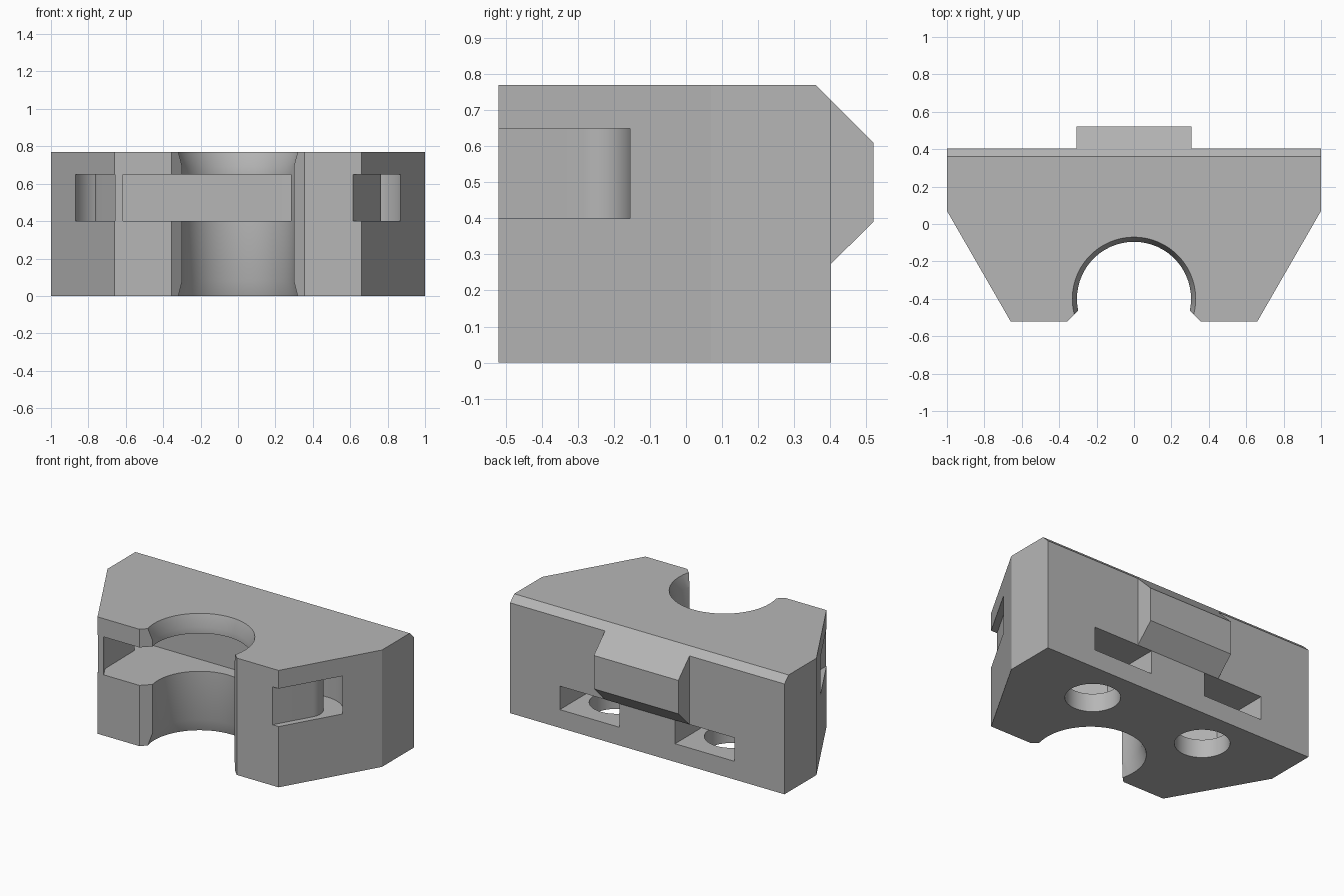
import bpy, bmesh
from math import cos, sin, pi, radians, sqrt

cube = bpy.data.objects.get("Cube")
if cube:
    bpy.data.objects.remove(cube, do_unlink=True)

grey = bpy.data.materials.new("plain grey")
grey.use_nodes = True
COLOUR = (0.47, 0.47, 0.47, 1)
grey.diffuse_color = COLOUR
grey.node_tree.nodes["Principled BSDF"].inputs["Base Color"].default_value = COLOUR


def loft(name, rings):
    """Solid through closed rings of equal point count, capped at both ends."""
    bm = bmesh.new()
    loops = [[bm.verts.new(p) for p in ring] for ring in rings]
    n = len(loops[0])
    bm.faces.new(loops[0])
    bm.faces.new(loops[-1])
    for a, b in zip(loops, loops[1:]):
        for i in range(n):
            j = (i + 1) % n
            bm.faces.new((a[i], a[j], b[j], b[i]))
    bmesh.ops.recalc_face_normals(bm, faces=bm.faces)
    mesh = bpy.data.meshes.new(name)
    bm.to_mesh(mesh)
    bm.free()
    mesh.materials.append(grey)
    ob = bpy.data.objects.new(name, mesh)
    bpy.context.collection.objects.link(ob)
    return ob


def prism_z(name, pts, lo, hi):
    return loft(name, [[(x, y, z) for x, y in pts] for z in (lo, hi)])


def prism_x(name, pts, lo, hi):
    return loft(name, [[(x, y, z) for y, z in pts] for x in (lo, hi)])


def arc(cx, cy, r, a0, a1, n):
    angles = [radians(a0 + (a1 - a0) * i / n) for i in range(n + 1)]
    return [(cx + r * cos(a), cy + r * sin(a)) for a in angles]


def lathe(name, cx, cy, profile, n=60):
    return loft(name, [[(cx + r * cos(2 * pi * i / n), cy + r * sin(2 * pi * i / n), z)
                        for i in range(n)] for r, z in profile])


def mirrored(pts):
    return pts + [(-x, y) for x, y in reversed(pts)]


def combine(tool, operation="DIFFERENCE"):
    tool.hide_render = True
    mod = body.modifiers.new(tool.name, "BOOLEAN")
    mod.operation = operation
    mod.solver = "EXACT"
    mod.object = tool
    bpy.context.view_layer.objects.active = body
    bpy.ops.object.modifier_apply(modifier=mod.name)
    bpy.data.objects.remove(tool, do_unlink=True)


# Tapered block
H = 0.77
body = prism_z("clamp_body", mirrored([(0.66, -0.52), (1, 0.07), (1, 0.403)]), 0, H)

# Chamfer along the top back edge
combine(prism_x("edge_chamfer", [(0.26, 0.87), (0.50, 0.63), (0.50, 0.87)], -1.2, 1.2))

# Rear locating tab
combine(prism_x("rear_tab", [(0.35, 0.73), (0.40, 0.73), (0.52, 0.61), (0.52, 0.39),
                             (0.403, 0.275), (0.35, 0.275)], -0.308, 0.308), "UNION")

# Open bore with flared rims and bevelled mouth
combine(lathe("bore", 0, -0.40, [(0.355, -0.08), (0.305, 0.08),
                                 (0.305, H - 0.08), (0.355, H + 0.08)]))
combine(prism_z("bore_mouth", mirrored([(0.435, -0.60), (0.235, -0.40)]), -0.1, H + 0.1))

# Strap channel: leaves the front corners and runs behind the bore
cx, cy, r_in, r_out, run = 0.662, -0.234, 0.102, 0.2225, 0.4
dx, dy = run * 0.5, run * sqrt(3) / 2
inner = arc(cx, cy, r_in, -30, 90, 14)
outer = arc(cx, cy, r_out, 90, -30, 18)
start = [(inner[0][0] - dx, inner[0][1] - dy)]
end = [(outer[-1][0] - dx, outer[-1][1] - dy)]
half = list(reversed(start + inner))
left_in = [(-x, y) for x, y in half]
channel = start + inner + list(reversed(left_in))
channel += [(-x, y) for x, y in reversed(outer + end)] + outer + end
combine(prism_z("strap_channel", channel, 0.40, 0.65))

# Nut pockets from the back, with bolt holes from below
for side in (-1, 1):
    hx, hy, w = side * 0.42, 0.123, 0.2175
    k = w / sqrt(3)
    pocket = [(hx - w, 0.7), (hx - w, hy - k), (hx, hy - 2 * k), (hx + w, hy - k), (hx + w, 0.7)]
    combine(prism_z("nut_pocket", pocket, 0.12, 0.275))
    combine(lathe("bolt_hole", hx, hy, [(0.164, -0.1), (0.164, 0.2)], 40))

# Smooth the round walls, keep the edges crisp
bpy.ops.object.select_all(action="DESELECT")
body.select_set(True)
bpy.context.view_layer.objects.active = body
bpy.ops.object.shade_smooth_by_angle(angle=radians(28))
